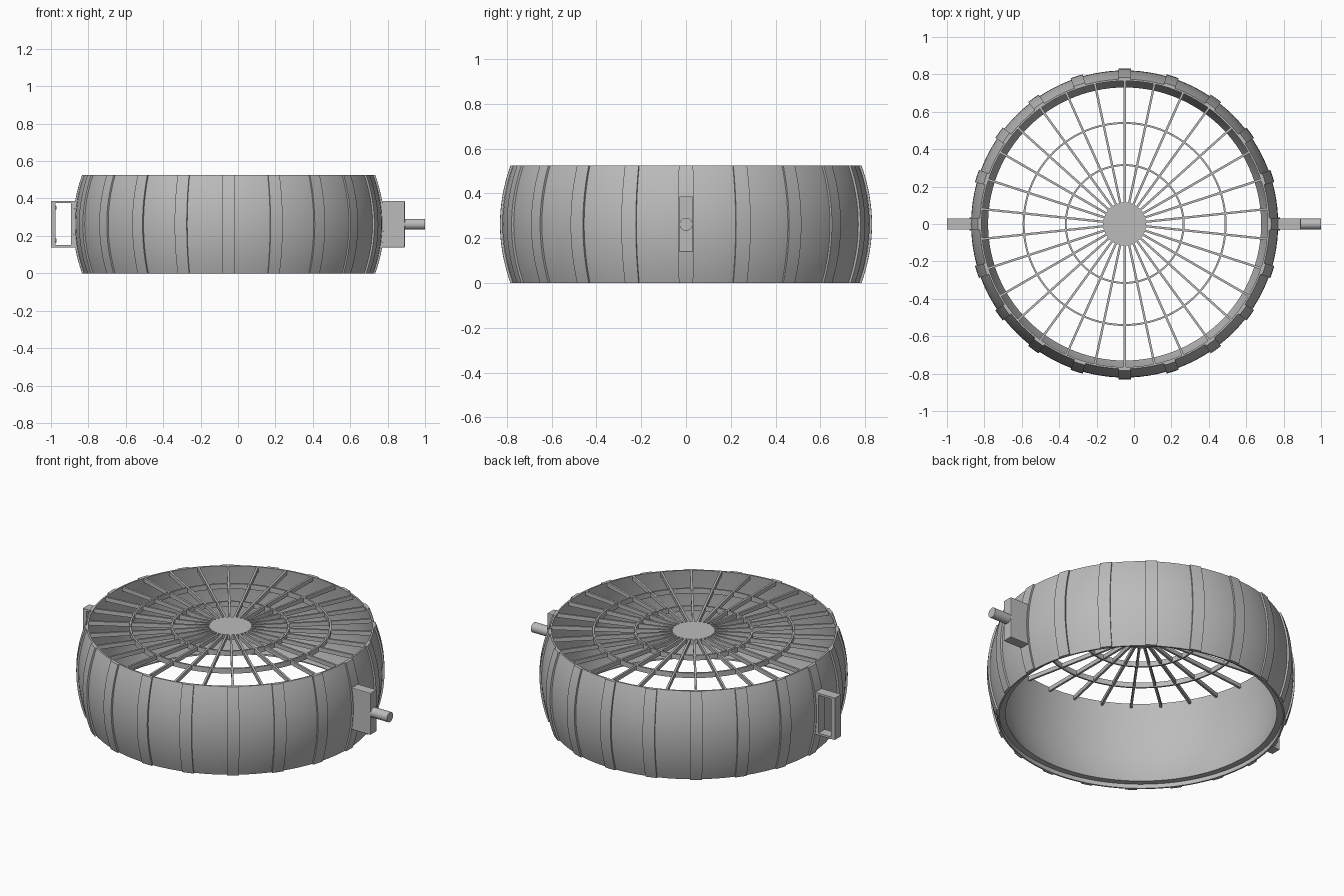
import bpy, bmesh
from math import sin, cos, pi, tau, radians
from mathutils import Matrix, Vector

if "Cube" in bpy.data.objects:
    bpy.data.objects.remove(bpy.data.objects["Cube"], do_unlink=True)

CX = -0.05      # axis of the drum
H = 0.525       # drum height
MID = H / 2

metal = bpy.data.materials.new("grey_metal")
metal.use_nodes = True
grey = (0.5, 0.5, 0.5, 1)
metal.diffuse_color = grey
metal.node_tree.nodes["Principled BSDF"].inputs["Base Color"].default_value = grey


def finish(bm, name, smooth=False):
    bmesh.ops.recalc_face_normals(bm, faces=bm.faces)
    mesh = bpy.data.meshes.new(name)
    bm.to_mesh(mesh)
    bm.free()
    mesh.materials.append(metal)
    obj = bpy.data.objects.new(name, mesh)
    bpy.context.collection.objects.link(obj)
    if smooth:
        bpy.ops.object.select_all(action='DESELECT')
        obj.select_set(True)
        bpy.context.view_layer.objects.active = obj
        bpy.ops.object.shade_smooth_by_angle(angle=radians(30))
    return obj


def revolve(bm, profile, start=0, sweep=tau, steps=120):
    """Sweep a closed (radius, height) profile round the drum axis."""
    full = sweep == tau
    rows = []
    for i in range(steps if full else steps + 1):
        a = start + sweep * i / steps
        rows.append([bm.verts.new((CX + r * cos(a), r * sin(a), z)) for r, z in profile])
    n = len(profile)
    for i in range(steps):
        a, b = rows[i], rows[(i + 1) % len(rows)]
        for j in range(n):
            k = (j + 1) % n
            bm.faces.new((a[j], a[k], b[k], b[j]))
    if not full:
        bm.faces.new(rows[0])
        bm.faces.new(rows[-1])


def box(bm, lo, hi, turn=Matrix()):
    lo, hi = Vector(lo), Vector(hi)
    size = Matrix.Diagonal((*(hi - lo), 1))
    bmesh.ops.create_cube(bm, size=1, matrix=turn @ Matrix.Translation((lo + hi) / 2) @ size)


def rod(bm, x0, x1, z, radius):
    place = Matrix.Translation(((x0 + x1) / 2, 0, z)) @ Matrix.Rotation(pi / 2, 4, 'Y')
    bmesh.ops.create_cone(bm, cap_ends=True, segments=32, radius1=radius,
                          radius2=radius, depth=x1 - x0, matrix=place)


def bulge(radius, steps=16):
    """Barrel curve from bottom to top."""
    heights = [H * i / steps for i in range(steps + 1)]
    return [(radius - 0.047 * ((z - MID) / MID) ** 2, z) for z in heights]


# Barrel shell with a stepped lower lip
bm = bmesh.new()
inner = [(0.765, H), (0.777, 0.42), (0.783, 0.32), (0.78, 0.22),
         (0.765, 0.12), (0.73, 0.025), (0.765, 0.025), (0.765, 0)]
revolve(bm, bulge(0.821) + inner)
finish(bm, "drum_shell", True)

# Twenty raised staves around the shell
bm = bmesh.new()
half = 0.034 / 0.83
inside = [(r, z) for r, z in reversed(bulge(0.815))]
for i in range(20):
    revolve(bm, bulge(0.831) + inside, i * tau / 20 - half, 2 * half, 2)
finish(bm, "shell_staves", True)

# Grille spokes
bm = bmesh.new()
for i in range(30):
    turn = Matrix.Translation((CX, 0, 0)) @ Matrix.Rotation(tau * (i + 0.5) / 30, 4, 'Z')
    box(bm, (0.1, -0.006, H - 0.025), (0.77, 0.006, H - 0.001), turn)
finish(bm, "grille_spokes")

# Grille rings
bm = bmesh.new()
for r in (0.315, 0.54):
    revolve(bm, [(r - 0.005, H - 0.03), (r + 0.005, H - 0.03), (r + 0.005, H), (r - 0.005, H)])
finish(bm, "grille_rings", True)

# Grille hub
bm = bmesh.new()
bmesh.ops.create_cone(bm, cap_ends=True, segments=48, radius1=0.115, radius2=0.115,
                      depth=0.03, matrix=Matrix.Translation((CX, 0, H - 0.015)))
finish(bm, "grille_hub", True)


def soften(obj):
    bevel = obj.modifiers.new("soft_edges", 'BEVEL')
    bevel.width = 0.004
    bevel.segments = 2


# Solid mount and pivot pin on the left side
bm = bmesh.new()
box(bm, (0.75, -0.03, 0.138), (0.892, 0.03, 0.387))
soften(finish(bm, "pivot_mount"))
bm = bmesh.new()
rod(bm, 0.88, 1.0, MID, 0.029)
finish(bm, "pivot_pin", True)

# Open rectangular bracket on the right side
bm = bmesh.new()
box(bm, (-1.0, -0.03, 0.138), (-0.975, 0.03, 0.387))
box(bm, (-0.892, -0.03, 0.138), (-0.85, 0.03, 0.387))
for z in (0.138, 0.375):
    box(bm, (-0.98, -0.03, z), (-0.885, 0.03, z + 0.012))
finish(bm, "side_bracket")

# Bolt heads inside the bracket plate
bm = bmesh.new()
for z in (0.175, 0.35):
    rod(bm, -0.999, -0.97, z, 0.01)
finish(bm, "bracket_bolts", True)
